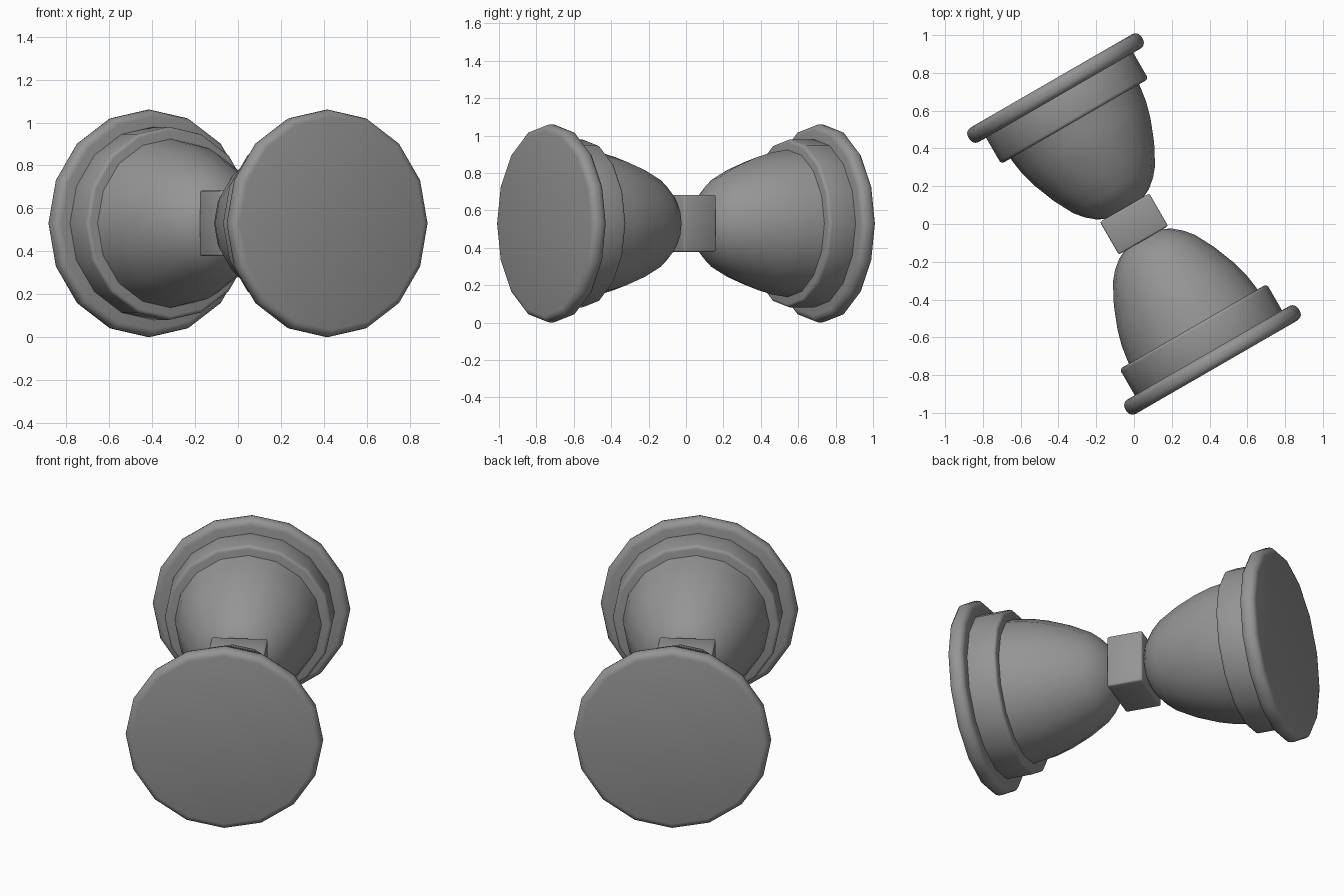
import bpy, bmesh
from math import radians, pi, sin, cos
from mathutils import Matrix

cube = bpy.data.objects.get("Cube")
if cube:
    bpy.data.objects.remove(cube, do_unlink=True)

SIDES = 16
HEIGHT = 0.53          # height of the shared axis
TURN = radians(30)

grey = bpy.data.materials.new("mid grey")
grey.use_nodes = True
colour = (0.3, 0.3, 0.3, 1)
grey.diffuse_color = colour
grey.node_tree.nodes["Principled BSDF"].inputs["Base Color"].default_value = colour


def finish(name, bm, turn, angle):
    bmesh.ops.recalc_face_normals(bm, faces=bm.faces)
    mesh = bpy.data.meshes.new(name)
    bm.to_mesh(mesh)
    bm.free()
    mesh.materials.append(grey)
    obj = bpy.data.objects.new(name, mesh)
    obj.matrix_world = Matrix.Translation((0, 0, HEIGHT)) @ Matrix.Rotation(turn, 4, 'Z')
    bpy.context.collection.objects.link(obj)
    bpy.ops.object.select_all(action='DESELECT')
    obj.select_set(True)
    bpy.context.view_layer.objects.active = obj
    bpy.ops.object.shade_smooth_by_angle(angle=radians(angle))
    return obj


def lathe(name, profile, turn):
    """Spin (distance, radius) points around the y axis and cap both ends."""
    bm = bmesh.new()
    rings = []
    for d, r in profile:
        angles = [2 * pi * i / SIDES for i in range(SIDES)]
        rings.append([bm.verts.new((r * sin(a), d, r * cos(a))) for a in angles])
    for a, b in zip(rings, rings[1:]):
        for i in range(SIDES):
            j = (i + 1) % SIDES
            bm.faces.new((a[i], a[j], b[j], b[i]))
    bm.faces.new(rings[0])
    bm.faces.new(rings[-1])
    return finish(name, bm, turn, 40)


def rounded_disc(start, end, radius, bevel):
    """Profile of a disc with rounded rims."""
    steps = [radians(a) for a in (0, 30, 60, 90)]
    inner = radius - bevel
    low = [(start + bevel * (1 - cos(a)), inner + bevel * sin(a)) for a in steps]
    high = [(end - bevel * (1 - cos(a)), inner + bevel * sin(a)) for a in reversed(steps)]
    return low + high


bell = [(0.075, 0.05), (0.085, 0.09), (0.12, 0.16), (0.16, 0.208), (0.21, 0.25),
        (0.32, 0.308), (0.44, 0.355), (0.53, 0.38), (0.65, 0.397)]

# Two matching ends, facing opposite ways
for side, turn in (("back", TURN), ("front", TURN + pi)):
    lathe(side + "_bell", bell, turn)
    lathe(side + "_collar", rounded_disc(0.627, 0.81, 0.45, 0.018), turn)
    lathe(side + "_flange", rounded_disc(0.787, 0.875, 0.53, 0.035), turn)

# Central block joining the ends
bm = bmesh.new()
bmesh.ops.create_cube(bm, size=1)
bmesh.ops.scale(bm, vec=(0.302, 0.2, 0.306), verts=bm.verts)
bmesh.ops.bevel(bm, geom=bm.edges[:], offset=0.01, segments=2, affect='EDGES', profile=0.5)
finish("centre_block", bm, TURN, 50)
